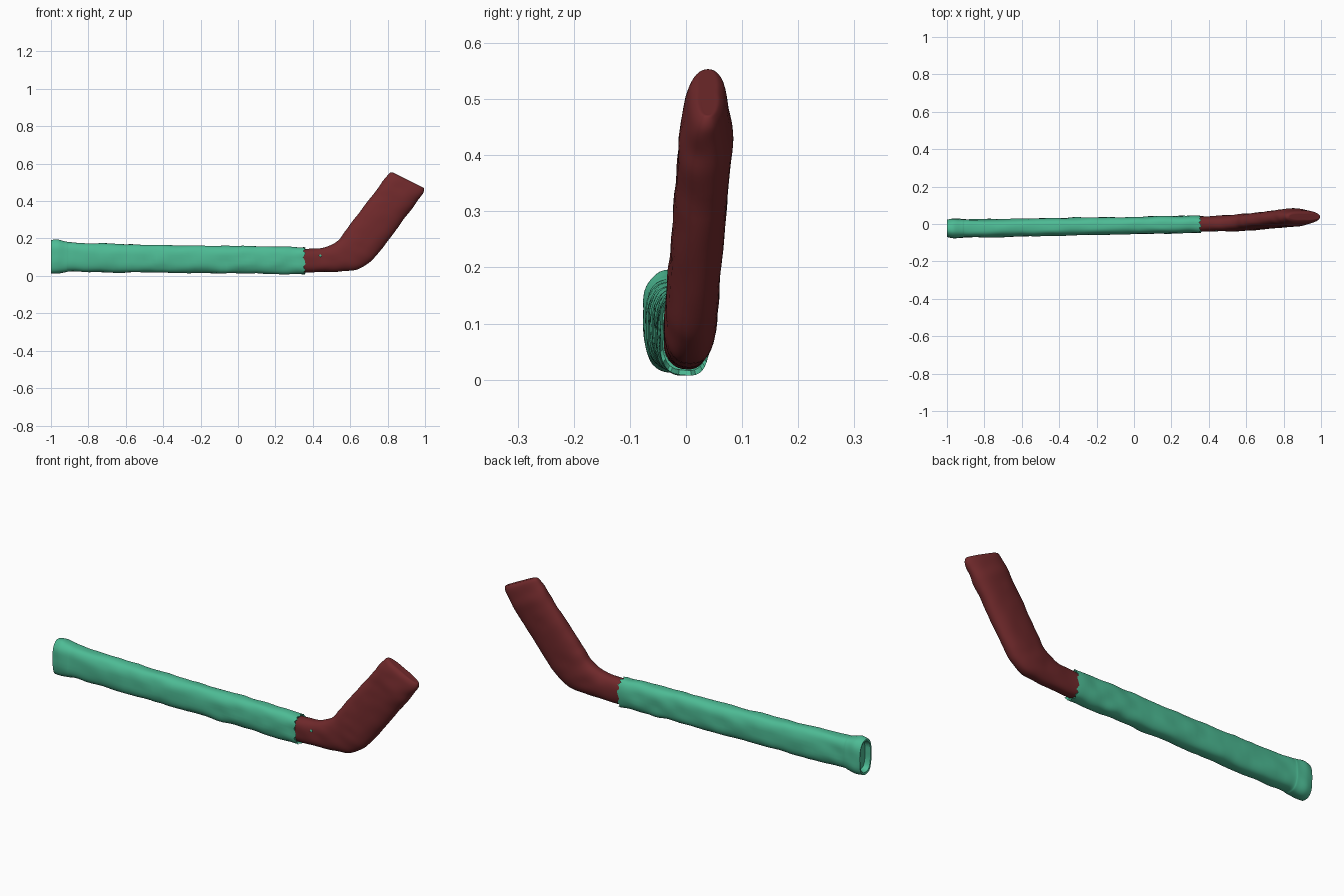
import bpy, bmesh, math
from mathutils import Vector, noise

if "Cube" in bpy.data.objects:
    bpy.data.objects.remove(bpy.data.objects["Cube"])

SIDES = 40


def catmull(a, b, c, d, t):
    return [0.5 * (2 * q + (r - p) * t + (2 * p - 5 * q + 4 * r - s) * t * t
                   + (3 * q - p - 3 * r + s) * t ** 3) for p, q, r, s in zip(a, b, c, d)]


def smooth_path(rows, steps):
    out = []
    for i in range(len(rows) - 1):
        a, d = rows[max(i - 1, 0)], rows[min(i + 2, len(rows) - 1)]
        out += [catmull(a, rows[i], rows[i + 1], d, k / steps) for k in range(steps)]
    return out + [list(rows[-1])]


def ring(row, power, bump):
    # row: bottom x, bottom z, top x, top z, centre y, half thickness
    bx, bz, tx, tz, cy, hy = row
    mid = Vector(((bx + tx) / 2, cy, (bz + tz) / 2))
    half = Vector(((tx - bx) / 2, 0, (tz - bz) / 2))
    pts = []
    for i in range(SIDES):
        a = 2 * math.pi * i / SIDES
        s, c = math.sin(a), math.cos(a)
        u = math.copysign(abs(s) ** (2 / power), s)
        v = math.copysign(abs(c) ** (2 / power), c)
        p = mid + half * u + Vector((0, hy * v, 0))
        n = noise.noise(Vector((p.x * 14, p.y * 20, p.z * 20)))
        pts.append(p + (p - mid).normalized() * n * bump)
    return pts


def loft(name, rings, color):
    bm = bmesh.new()
    loops = [[bm.verts.new(p) for p in r] for r in rings]
    for a, b in zip(loops, loops[1:]):
        for i in range(SIDES):
            j = (i + 1) % SIDES
            bm.faces.new((a[i], a[j], b[j], b[i]))
    bm.faces.new(loops[0])
    bm.faces.new(loops[-1])
    bmesh.ops.recalc_face_normals(bm, faces=bm.faces)
    me = bpy.data.meshes.new(name)
    bm.to_mesh(me)
    bm.free()
    ob = bpy.data.objects.new(name, me)
    bpy.context.collection.objects.link(ob)
    finish(ob, color)


def finish(ob, color):
    ob.data.materials.append(color)
    bpy.ops.object.select_all(action='DESELECT')
    ob.select_set(True)
    bpy.context.view_layer.objects.active = ob
    bpy.ops.object.shade_smooth_by_angle(angle=math.radians(40))


def material(name, rgb):
    m = bpy.data.materials.new(name)
    m.diffuse_color = (*rgb, 1)
    m.use_nodes = True
    m.node_tree.nodes["Principled BSDF"].inputs["Base Color"].default_value = m.diffuse_color
    return m


green = material("green_wrap", (0.075, 0.50, 0.30))
red = material("dark_red", (0.16, 0.022, 0.024))

# Wrapped handle, flared at the butt end: x, bottom, top, centre y, half thickness
handle = [(-1.0, 0.014, 0.19, -0.024, 0.046), (-0.965, 0.012, 0.196, -0.024, 0.054),
          (-0.92, 0.017, 0.184, -0.024, 0.052), (-0.87, 0.022, 0.177, -0.024, 0.049),
          (-0.6, 0.018, 0.17, -0.019, 0.048), (-0.3, 0.016, 0.164, -0.013, 0.047),
          (0.0, 0.013, 0.161, -0.008, 0.046), (0.2, 0.01, 0.158, -0.004, 0.046),
          (0.355, 0.008, 0.154, -0.002, 0.045)]
rows = smooth_path([(x, b, x, t, y, h) for x, b, t, y, h in handle], 9)
rings = [ring(r, 2.7, 0.005) for r in rows]


def shrink(points, f, dx):
    mid = sum(points, Vector()) / len(points)
    return [mid + (p - mid) * f + Vector((dx, 0, 0)) for p in points]


# Recessed butt end and ragged sleeve edge
butt = [shrink(rings[0], 0.8, 0.03), shrink(rings[0], 0.88, 0.002)]
for i, p in enumerate(rings[-1]):
    p.x += 0.007 * math.sin(i * 1.9)
rings = butt + rings + [shrink(rings[-1], 0.88, -0.008)]
loft("handle_wrap", rings, green)

# Bent blade: bottom x, z, top x, z, centre y, half thickness
blade = [(0.32, 0.02, 0.32, 0.141, 0.0, 0.041), (0.45, 0.02, 0.44, 0.148, 0.002, 0.041),
         (0.55, 0.022, 0.50, 0.166, 0.005, 0.044), (0.63, 0.033, 0.54, 0.196, 0.008, 0.046),
         (0.69, 0.06, 0.57, 0.235, 0.012, 0.046), (0.74, 0.11, 0.605, 0.282, 0.016, 0.046),
         (0.86, 0.265, 0.70, 0.405, 0.028, 0.047), (0.93, 0.36, 0.757, 0.481, 0.034, 0.048),
         (0.965, 0.408, 0.785, 0.522, 0.036, 0.042), (0.99, 0.445, 0.81, 0.549, 0.038, 0.034),
         (0.992, 0.468, 0.826, 0.553, 0.039, 0.022), (0.985, 0.474, 0.835, 0.55, 0.039, 0.010)]
rows = smooth_path(blade, 6)
loft("blade", [ring(r, 2.4, 0.004) for r in rows], red)

# Small green spot on the front of the blade neck
bpy.ops.mesh.primitive_uv_sphere_add(segments=12, ring_count=8, radius=0.007,
                                     location=(0.44, -0.036, 0.108))
spot = bpy.context.object
spot.name = "neck_spot"
spot.scale.y = 0.5
finish(spot, green)
